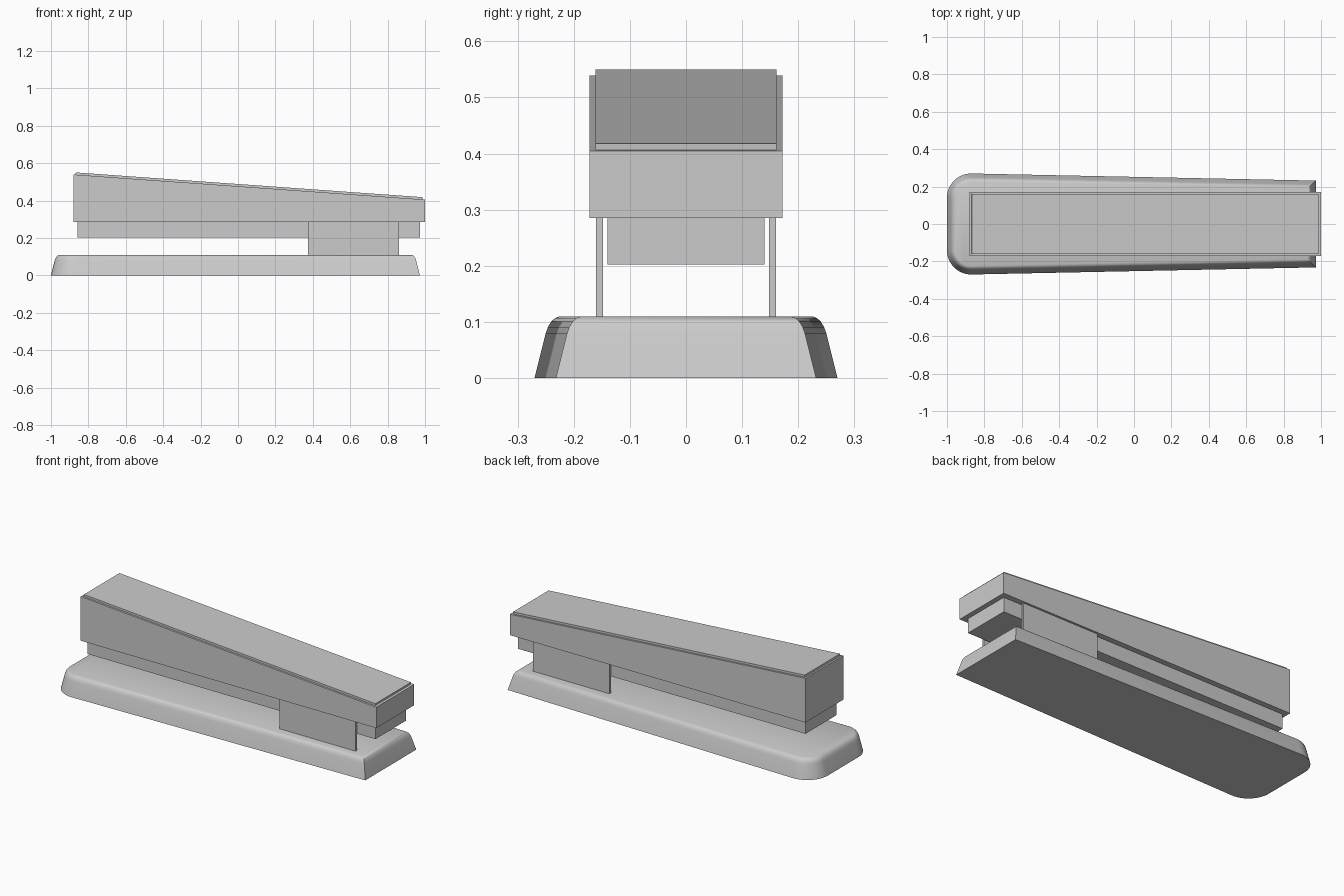
import bpy, bmesh, math

cube = bpy.data.objects.get("Cube")
if cube:
    bpy.data.objects.remove(cube, do_unlink=True)

# Single light grey finish
grey = bpy.data.materials.new("light_grey")
grey.use_nodes = True
grey.diffuse_color = (0.6, 0.6, 0.6, 1)
grey.node_tree.nodes["Principled BSDF"].inputs["Base Color"].default_value = (0.6, 0.6, 0.6, 1)


def loft(name, rings):
    """Skin a stack of equal-length closed rings and cap both ends."""
    bm = bmesh.new()
    loops = [[bm.verts.new(p) for p in ring] for ring in rings]
    n = len(loops[0])
    for low, high in zip(loops, loops[1:]):
        for i in range(n):
            j = (i + 1) % n
            bm.faces.new((low[i], low[j], high[j], high[i]))
    bm.faces.new(loops[0][::-1])
    bm.faces.new(loops[-1])
    bmesh.ops.recalc_face_normals(bm, faces=bm.faces)
    mesh = bpy.data.meshes.new(name)
    bm.to_mesh(mesh)
    bm.free()
    mesh.materials.append(grey)
    obj = bpy.data.objects.new(name, mesh)
    bpy.context.collection.objects.link(obj)
    return obj


def side_prism(name, profile, y0, y1):
    """Extrude an x-z side profile across y."""
    return loft(name, [[(x, y, z) for x, z in profile] for y in (y0, y1)])


def box(name, x0, x1, y0, y1, z0, z1):
    return side_prism(name, [(x0, z0), (x1, z0), (x1, z1), (x0, z1)], y0, y1)


def base_ring(inset, z, steps=12):
    """Tapered outline: square at one end, rounded corners at the other."""
    radius = 0.13 - inset
    half = [(0.972 - inset, 0.232 - inset)]
    for i in range(steps + 1):
        a = math.pi / 2 * (1 + i / steps)
        half.append((-0.87 + radius * math.cos(a), 0.14 + radius * math.sin(a)))
    outline = half + [(x, -y) for x, y in reversed(half)]
    return [(x, y, z) for x, y in outline]


# Base with sloping sides and a rounded shoulder
shoulder = [(0, 0), (0.02, 0.08), (0.024, 0.091), (0.03, 0.101),
            (0.037, 0.107), (0.045, 0.11)]
base = loft("base", [base_ring(i, z) for i, z in shoulder])
bpy.ops.object.select_all(action="DESELECT")
base.select_set(True)
bpy.context.view_layer.objects.active = base
bpy.ops.object.shade_smooth_by_angle(angle=math.radians(35))

# Side plates holding the arm above the base
for side, y0, y1 in (("right", -0.16, -0.148), ("left", 0.148, 0.16)):
    box(side + "_bracket_plate", 0.375, 0.86, y0, y1, 0.109, 0.286)

# Staple magazine
box("magazine", -0.858, 0.972, -0.14, 0.14, 0.202, 0.286)

# Wedge-shaped handle
side_prism("handle", [(-0.88, 0.285), (1, 0.285), (1, 0.405), (-0.88, 0.539)], -0.172, 0.172)

# Thin raised plate on the sloping handle top
side_prism("handle_top_plate", [(-0.87, 0.53), (0.985, 0.4), (0.987, 0.418), (-0.867, 0.55)], -0.161, 0.161)
